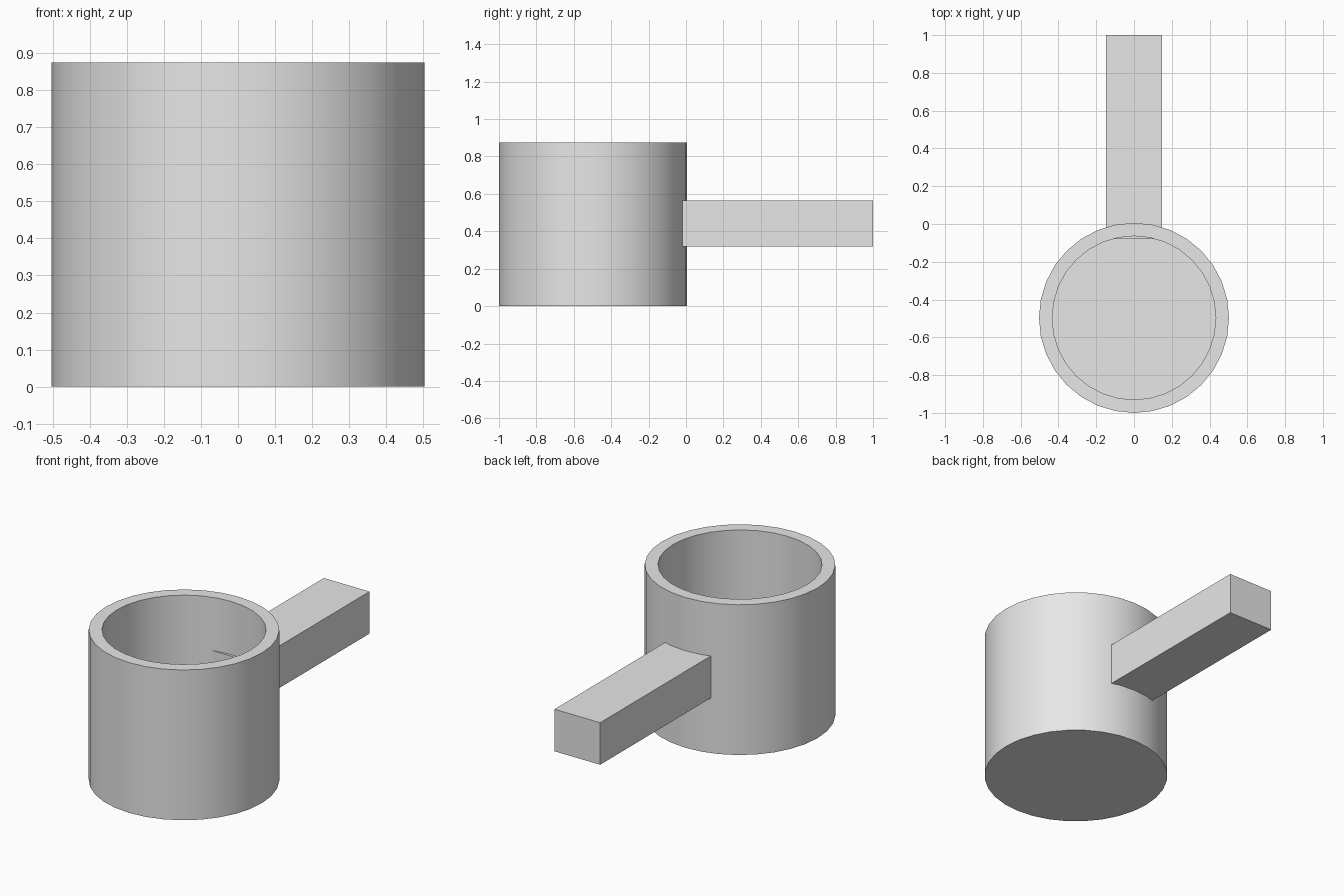
import bpy
import bmesh
import math
from mathutils import Matrix, Vector

cube = bpy.data.objects.get("Cube")
if cube:
    bpy.data.objects.remove(cube, do_unlink=True)

SIDES = 32
CUP_CENTRE_Y = -0.497
OUTER_R, INNER_R = 0.503, 0.433
HEIGHT, FLOOR = 0.875, 0.07

# Single plain grey
grey = bpy.data.materials.new("plain_grey")
grey.use_nodes = True
colour = (0.8, 0.8, 0.8, 1.0)
grey.diffuse_color = colour
grey.node_tree.nodes["Principled BSDF"].inputs["Base Color"].default_value = colour


def make_object(name, bm):
    bmesh.ops.recalc_face_normals(bm, faces=bm.faces)
    mesh = bpy.data.meshes.new(name)
    bm.to_mesh(mesh)
    bm.free()
    mesh.materials.append(grey)
    obj = bpy.data.objects.new(name, mesh)
    bpy.context.collection.objects.link(obj)
    return obj


# Cup: hollow cylinder with a closed floor, lofted ring by ring
bm = bmesh.new()
profile = [(OUTER_R, 0), (OUTER_R, HEIGHT), (INNER_R, HEIGHT), (INNER_R, FLOOR)]
rings = []
for radius, z in profile:
    rings.append([bm.verts.new((radius * math.cos(2 * math.pi * i / SIDES),
                                radius * math.sin(2 * math.pi * i / SIDES), z))
                  for i in range(SIDES)])
for low, high in zip(rings, rings[1:]):
    for i in range(SIDES):
        j = (i + 1) % SIDES
        bm.faces.new((low[i], low[j], high[j], high[i]))
bm.faces.new(rings[0])
bm.faces.new(rings[-1])
cup = make_object("cup", bm)
cup.location.y = CUP_CENTRE_Y

bpy.ops.object.select_all(action="DESELECT")
cup.select_set(True)
bpy.context.view_layer.objects.active = cup
bpy.ops.object.shade_smooth_by_angle(angle=math.radians(30))

# Handle: straight bar running through the back wall of the cup
low, high = Vector((-0.147, -0.08, 0.32)), Vector((0.147, 1.0, 0.565))
bm = bmesh.new()
bmesh.ops.create_cube(bm, size=1.0, matrix=Matrix.Translation((low + high) / 2)
                      @ Matrix.Diagonal((*(high - low), 1.0)))
make_object("handle", bm)
